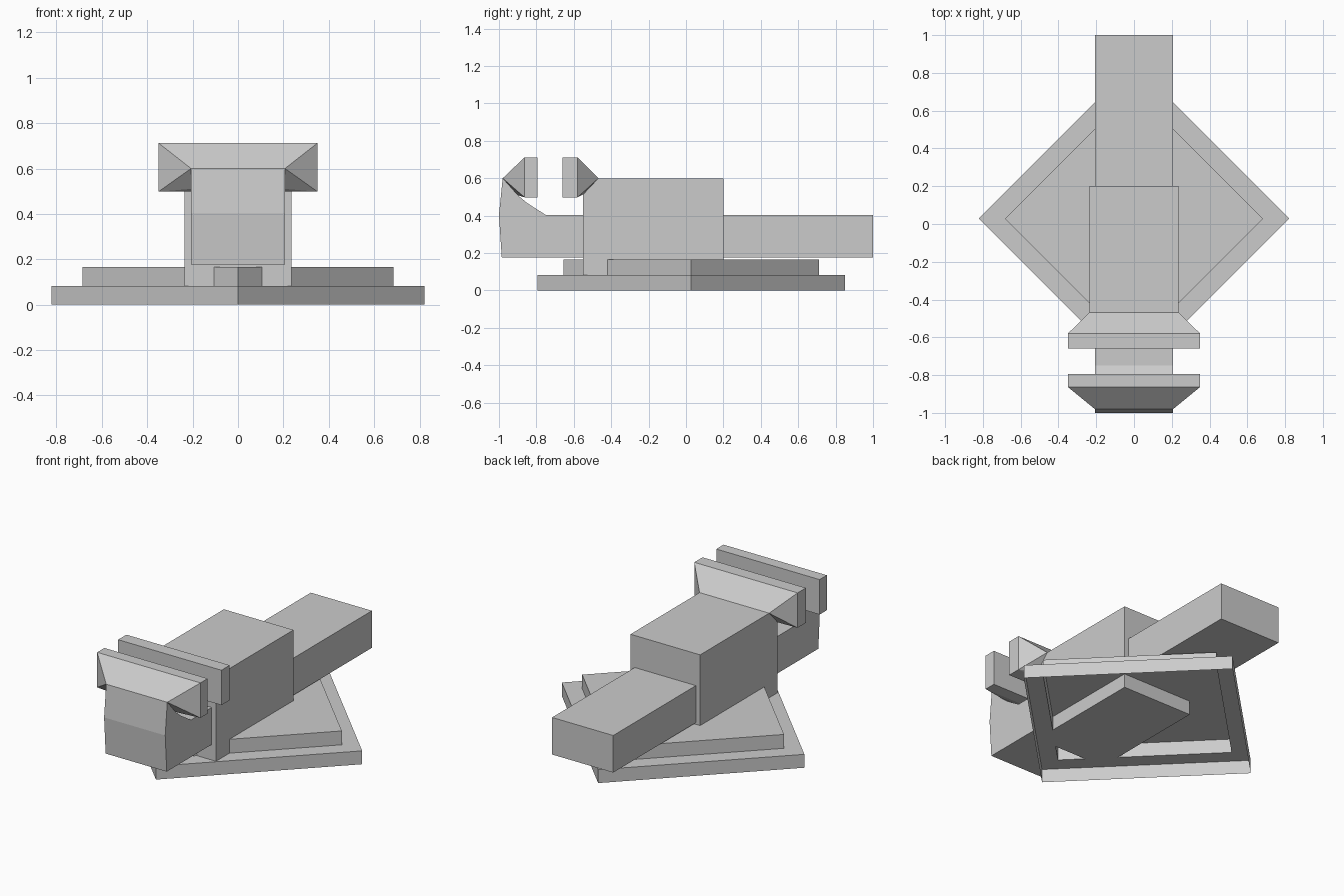
import bpy, bmesh

if "Cube" in bpy.data.objects:
    bpy.data.objects.remove(bpy.data.objects["Cube"])


def finish(bm, name):
    bmesh.ops.recalc_face_normals(bm, faces=bm.faces)
    me = bpy.data.meshes.new(name)
    bm.to_mesh(me)
    bm.free()
    ob = bpy.data.objects.new(name, me)
    bpy.context.collection.objects.link(ob)
    return ob


def extrude_profile(name, pts, half_width):
    """Extrude a (y, z) side profile across x."""
    bm = bmesh.new()
    left = [bm.verts.new((-half_width, y, z)) for y, z in pts]
    right = [bm.verts.new((half_width, y, z)) for y, z in pts]
    bm.faces.new(left)
    bm.faces.new(right[::-1])
    n = len(pts)
    for i in range(n):
        j = (i + 1) % n
        bm.faces.new((left[i], right[i], right[j], left[j]))
    return finish(bm, name)


def box(name, half_width, y0, y1, z0, z1):
    return extrude_profile(name, [(y0, z0), (y1, z0), (y1, z1), (y0, z1)], half_width)


def jaw(name, neck_w, neck_top, neck_bottom, y_flare, y_grip):
    """Neck flaring out to a wide gripping plate."""
    bm = bmesh.new()
    sections = [(neck_w, *neck_top), (neck_w, *neck_bottom)]
    sections += [(0.35, y, z) for y in (y_flare, y_grip) for z in (0.498, 0.712)]
    for w, y, z in sections:
        for s in (-1, 1):
            bm.verts.new((s * w, y, z))
    bmesh.ops.convex_hull(bm, input=bm.verts)
    bmesh.ops.dissolve_limit(bm, angle_limit=0.01, verts=bm.verts, edges=bm.edges)
    return finish(bm, name)


# Stepped diamond base, an open shell underneath
bm = bmesh.new()
rings = []
for r, z in [(0.822, 0), (0.822, 0.082), (0.684, 0.082), (0.684, 0.167)]:
    rings.append([bm.verts.new((r * a, 0.028 + r * b, z))
                  for a, b in ((1, 0), (0, 1), (-1, 0), (0, -1))])
for lo, hi in zip(rings, rings[1:]):
    for i in range(4):
        j = (i + 1) % 4
        bm.faces.new((lo[i], lo[j], hi[j], hi[i]))
bm.faces.new(rings[-1])
finish(bm, "diamond_base")

# Fixed body and the slide bar sticking out behind it
box("body_block", 0.236, -0.55, 0.2, 0.082, 0.6)
box("slide_bar", 0.207, 0.2, 1.0, 0.177, 0.404)

# Front arm carrying the moving jaw
extrude_profile("front_arm", [(-0.55, 0.177), (-0.985, 0.177), (-1.0, 0.404),
                              (-0.98, 0.6), (-0.90, 0.51), (-0.85, 0.468),
                              (-0.75, 0.404), (-0.55, 0.404)], 0.207)

# Two facing jaws
jaw("fixed_jaw", 0.236, (-0.468, 0.6), (-0.55, 0.513), -0.58, -0.66)
jaw("moving_jaw", 0.207, (-0.98, 0.6), (-0.90, 0.51), -0.863, -0.793)
